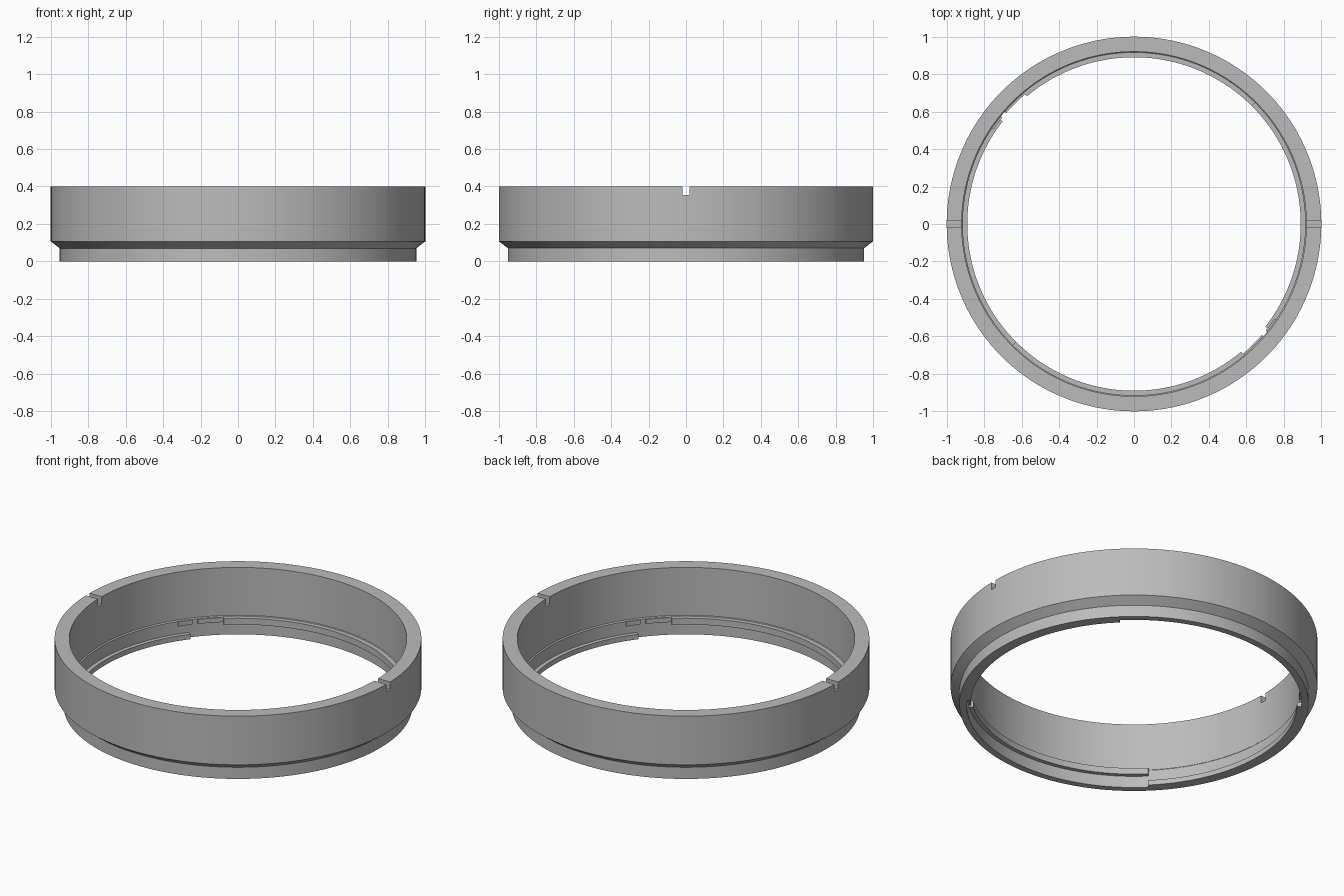
import bpy
import bmesh
from math import cos, sin, radians

if "Cube" in bpy.data.objects:
    bpy.data.objects.remove(bpy.data.objects["Cube"], do_unlink=True)

GREY = (0.5, 0.5, 0.5, 1.0)
grey = bpy.data.materials.new("satin grey")
grey.use_nodes = True
grey.diffuse_color = GREY
grey.node_tree.nodes["Principled BSDF"].inputs["Base Color"].default_value = GREY


def lathe(name, profile, start=0, end=360, steps=180):
    """Sweep a closed (radius, height) profile between two angles."""
    full = end - start == 360
    bm = bmesh.new()
    rings = []
    for i in range(steps if full else steps + 1):
        a = radians(start + (end - start) * i / steps)
        rings.append([bm.verts.new((r * cos(a), r * sin(a), z)) for r, z in profile])
    n = len(profile)
    for i in range(steps):
        a, b = rings[i], rings[(i + 1) % len(rings)]
        for j in range(n):
            k = (j + 1) % n
            bm.faces.new((a[j], b[j], b[k], a[k]))
    if not full:
        bm.faces.new(rings[0])
        bm.faces.new(rings[-1])
    bmesh.ops.recalc_face_normals(bm, faces=bm.faces)
    mesh = bpy.data.meshes.new(name)
    bm.to_mesh(mesh)
    bm.free()
    obj = bpy.data.objects.new(name, mesh)
    bpy.context.collection.objects.link(obj)
    mesh.materials.append(grey)
    return obj


def activate(obj):
    bpy.ops.object.select_all(action='DESELECT')
    obj.select_set(True)
    bpy.context.view_layer.objects.active = obj


def smooth(obj):
    activate(obj)
    bpy.ops.object.shade_smooth_by_angle(angle=radians(25))


def box_profile(inner, low, high):
    return [(inner, low), (0.917, low), (0.917, high), (inner, high)]


# Main ring: narrow foot, flared shoulder, tall wall, stepped bore
ring = lathe("ring_body", [(0.952, 0), (0.952, 0.07), (1, 0.107), (1, 0.4),
                           (0.92, 0.4), (0.92, 0.112), (0.914, 0.106), (0.914, 0)])

# Alignment slots across the top rim on both sides
bpy.ops.mesh.primitive_cube_add(size=1, location=(0, 0, 0.405))
cutter = bpy.context.object
cutter.name = "slot_cutter"
cutter.hide_render = True
cutter.scale = (2.4, 0.036, 0.1)
cutter.data.materials.append(grey)
mod = ring.modifiers.new("slots", 'BOOLEAN')
mod.operation = 'DIFFERENCE'
mod.solver = 'EXACT'
mod.object = cutter
activate(ring)
bpy.ops.object.modifier_apply(modifier=mod.name)
bpy.data.objects.remove(cutter, do_unlink=True)
smooth(ring)

# Bayonet ledges inside the foot, repeated on opposite sides
for side, turn in (("back", 0), ("front", 180)):
    parts = [
        lathe(side + "_upper_ledge", box_profile(0.89, 0.07, 0.108), 45 + turn, 130 + turn, 44),
        lathe(side + "_ledge_tip", box_profile(0.904, 0.08, 0.107), 129.5 + turn, 139 + turn, 6),
        lathe(side + "_stop_tooth", box_profile(0.904, 0.08, 0.107), 141 + turn, 146 + turn, 4),
        lathe(side + "_lower_ledge", box_profile(0.89, 0, 0.03), 142 + turn, 225 + turn, 44),
    ]
    for part in parts:
        smooth(part)
